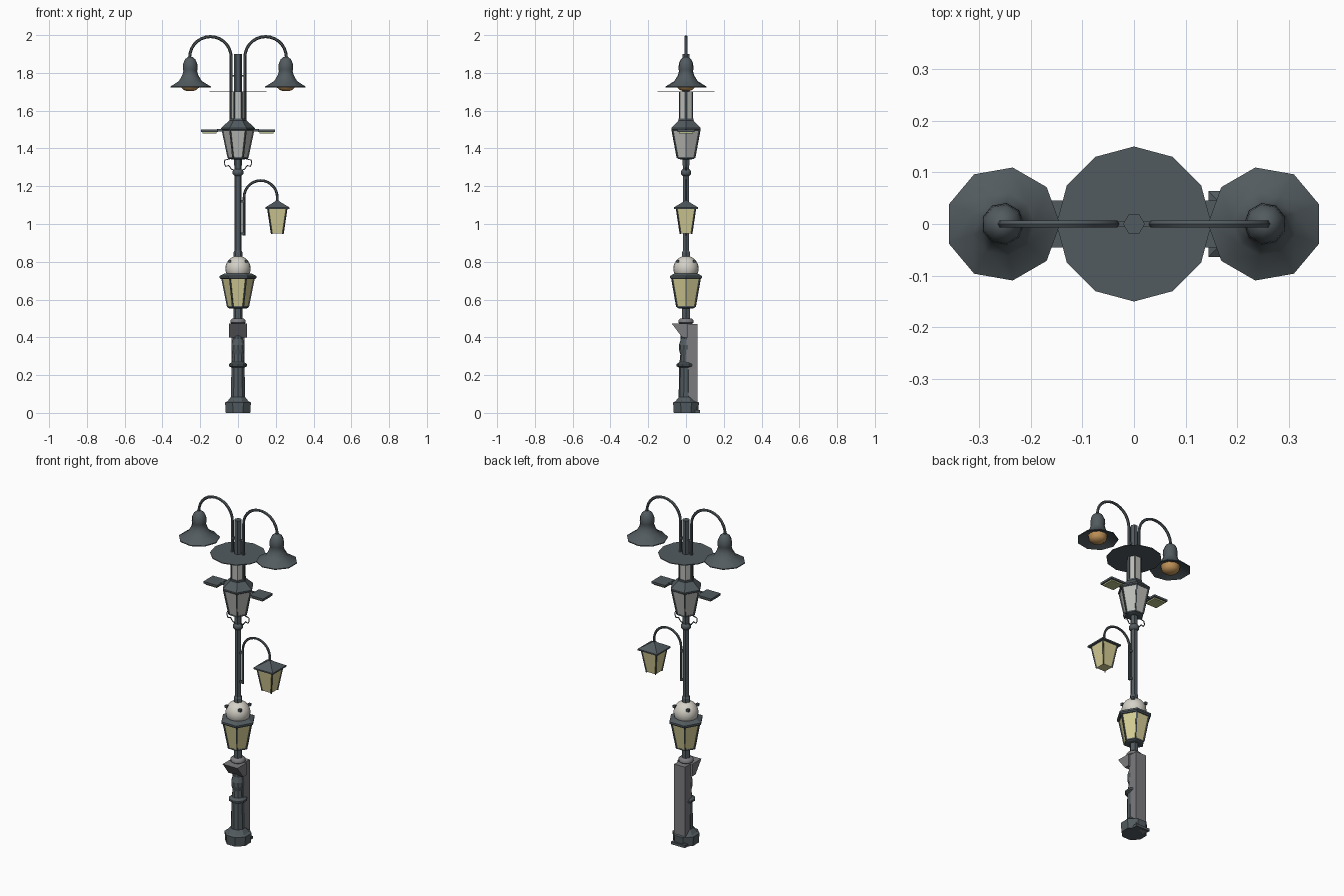
import bpy, bmesh, math
from mathutils import Vector

if "Cube" in bpy.data.objects:
    bpy.data.objects.remove(bpy.data.objects["Cube"])


def material(name, r, g, b):
    m = bpy.data.materials.new(name)
    m.diffuse_color = (r, g, b, 1)
    m.use_nodes = True
    m.node_tree.nodes["Principled BSDF"].inputs["Base Color"].default_value = m.diffuse_color
    return m


IRON = material("dark iron", 0.085, 0.105, 0.115)
YELLOW = material("yellow glass", 0.66, 0.61, 0.30)
PALE = material("pale glass", 0.50, 0.51, 0.48)
WHITE = material("globe white", 0.66, 0.64, 0.57)
GREY = material("cover grey", 0.20, 0.20, 0.215)
AMBER = material("amber bulb", 0.55, 0.30, 0.10)
GREEN = material("green diffuser", 0.48, 0.53, 0.25)


def finish(name, bm, mat, smooth=None):
    bmesh.ops.recalc_face_normals(bm, faces=bm.faces)
    me = bpy.data.meshes.new(name)
    bm.to_mesh(me)
    bm.free()
    me.materials.append(mat)
    ob = bpy.data.objects.new(name, me)
    bpy.context.collection.objects.link(ob)
    if smooth:
        bpy.ops.object.select_all(action='DESELECT')
        ob.select_set(True)
        bpy.context.view_layer.objects.active = ob
        bpy.ops.object.shade_smooth_by_angle(angle=math.radians(smooth))
    return ob


def lathe(name, prof, n, mat, x=0, phase=0, smooth=None, flip=1):
    """Turn (radius, z) points into an n-sided solid."""
    bm = bmesh.new()
    rings = []
    for r, z in prof:
        a = [math.radians(phase) + 2 * math.pi * i / n for i in range(n)]
        rings.append([bm.verts.new((x + flip * r * math.cos(t), r * math.sin(t), z)) for t in a])
    for lo, hi in zip(rings, rings[1:]):
        for i in range(n):
            j = (i + 1) % n
            bm.faces.new((lo[i], lo[j], hi[j], hi[i]))
    bm.faces.new(rings[0])
    bm.faces.new(rings[-1])
    return finish(name, bm, mat, smooth)


def box(name, x0, x1, y0, y1, z0, z1, mat):
    bm = bmesh.new()
    bmesh.ops.create_cube(bm, size=1)
    for v in bm.verts:
        v.co = ((x0 + x1) / 2 + v.co.x * (x1 - x0), (y0 + y1) / 2 + v.co.y * (y1 - y0),
                (z0 + z1) / 2 + v.co.z * (z1 - z0))
    return finish(name, bm, mat)


def tube(name, pts, r, mat):
    """Round tube along (x, z) points."""
    cu = bpy.data.curves.new(name, 'CURVE')
    cu.dimensions = '3D'
    cu.bevel_depth = r
    cu.bevel_resolution = 1
    cu.use_fill_caps = True
    sp = cu.splines.new('POLY')
    sp.points.add(len(pts) - 1)
    for p, (x, z) in zip(sp.points, pts):
        p.co = (x, 0, z, 1)
    cu.materials.append(mat)
    ob = bpy.data.objects.new(name, cu)
    bpy.context.collection.objects.link(ob)
    bpy.ops.object.select_all(action='DESELECT')
    ob.select_set(True)
    bpy.context.view_layer.objects.active = ob
    bpy.ops.object.convert(target='MESH')
    bpy.ops.object.shade_smooth_by_angle(angle=math.radians(50))


def arch(x0, x1, zlow, zc, zend, steps=14):
    c, r = (x0 + x1) / 2, (x1 - x0) / 2
    arc = [(c - r * math.cos(math.pi * i / steps), zc + abs(r) * math.sin(math.pi * i / steps))
           for i in range(steps + 1)]
    return [(x0, zlow)] + arc + [(x1, zend)]


def bars(name, n, r0, z0, r1, z1, w, x=0, phase=0):
    """Thin square glazing bars along the edges of a tapered lantern."""
    bm = bmesh.new()
    for i in range(n):
        t = math.radians(phase) + 2 * math.pi * i / n
        out = Vector((math.cos(t), math.sin(t), 0))
        side = Vector((-out.y, out.x, 0))
        ends = []
        for r, z in ((r0, z0), (r1, z1)):
            c = out * r + Vector((x, 0, z))
            ends.append([bm.verts.new(c + out * a * w + side * b * w)
                         for a, b in ((-1, -1), (1, -1), (1, 1), (-1, 1))])
        for k in range(4):
            m = (k + 1) % 4
            bm.faces.new((ends[0][k], ends[0][m], ends[1][m], ends[1][k]))
        bm.faces.new(ends[0])
        bm.faces.new(ends[1])
    finish(name, bm, IRON)


# Base and lower column
lathe("base", [(0.07, 0), (0.074, 0.055), (0.06, 0.062), (0.04, 0.085)], 8, IRON, phase=22.5)
lathe("lower_column", [(0.039, 0.07), (0.037, 0.24), (0.05, 0.247), (0.05, 0.258), (0.034, 0.27),
      (0.03, 0.31), (0.037, 0.335), (0.037, 0.36), (0.028, 0.39), (0.03, 0.47)], 10, IRON, phase=18)
lathe("main_post", [(0.024, 0.45), (0.024, 0.85), (0.019, 0.86), (0.019, 1.27), (0.021, 1.36),
      (0.021, 1.90)], 6, IRON)
lathe("collar", [(0.03, 0.47), (0.041, 0.478), (0.041, 0.49), (0.03, 0.5)], 12, GREY, smooth=50)

# Rear cover with foot, and sloping front hood
box("rear_cover", -0.035, 0.035, 0.0, 0.06, 0.0, 0.47, GREY)
box("cover_foot", -0.045, 0.045, 0.02, 0.075, 0.0, 0.015, IRON)
bm = bmesh.new()
sides = [[bm.verts.new((s, y, z)) for y, z in ((-0.075, 0.472), (0.01, 0.472), (0.01, 0.40), (-0.02, 0.40))]
         for s in (-0.048, 0.048)]
for f in sides:
    bm.faces.new(f)
for k in range(4):
    m = (k + 1) % 4
    bm.faces.new((sides[0][k], sides[0][m], sides[1][m], sides[1][k]))
finish("front_hood", bm, GREY)

# Lower six-sided lantern
lathe("lower_lantern_glass", [(0.055, 0.565), (0.085, 0.715)], 6, YELLOW)
bars("lower_lantern_bars", 6, 0.055, 0.56, 0.086, 0.715, 0.0035)
lathe("lower_lantern_foot", [(0.045, 0.553), (0.056, 0.558), (0.056, 0.566)], 6, IRON)
lathe("lower_lantern_roof", [(0.09, 0.708), (0.098, 0.715), (0.098, 0.725), (0.07, 0.738)], 6, IRON)

# Globe with four small knobs
bm = bmesh.new()
bmesh.ops.create_uvsphere(bm, u_segments=20, v_segments=12, radius=0.067)
bmesh.ops.translate(bm, verts=bm.verts, vec=(0, 0, 0.765))
finish("globe", bm, WHITE, 50)
for sx in (-1, 1):
    for sy in (-1, 1):
        x, y = sx * 0.044, sy * 0.044
        box("globe_knob", x - 0.007, x + 0.007, y - 0.007, y + 0.007, 0.795, 0.81, IRON)

# Side arm with four-sided lantern
tube("side_arm", arch(0.032, 0.208, 0.94, 1.142, 1.10), 0.007, IRON)
for z in (0.95, 1.12):
    box("arm_bracket", 0.0, 0.032, -0.006, 0.006, z - 0.006, z + 0.006, IRON)
lathe("side_lantern_glass", [(0.042, 0.95), (0.071, 1.085)], 4, YELLOW, x=0.208, phase=45)
bars("side_lantern_bars", 4, 0.042, 0.947, 0.071, 1.085, 0.003, x=0.208, phase=45)
lathe("side_lantern_roof", [(0.09, 1.08), (0.09, 1.088), (0.02, 1.118), (0.01, 1.125)], 4, IRON,
      x=0.208, phase=45)

# Ring and scrolls below the upper lantern
lathe("post_ring", [(0.019, 1.255), (0.028, 1.265), (0.028, 1.28), (0.019, 1.29)], 10, IRON, smooth=50)
for s in (-1, 1):
    tube("scroll", [(s * x, z) for x, z in ((0.018, 1.285), (0.035, 1.29), (0.045, 1.305), (0.05, 1.31),
         (0.065, 1.305), (0.073, 1.32), (0.07, 1.338), (0.045, 1.345), (0.03, 1.35))], 0.003, IRON)

# Upper six-sided lantern and chimney
lathe("upper_lantern_glass", [(0.052, 1.355), (0.083, 1.5)], 6, PALE)
bars("upper_lantern_bars", 6, 0.052, 1.35, 0.084, 1.5, 0.0035)
lathe("upper_lantern_foot", [(0.035, 1.342), (0.053, 1.347), (0.053, 1.356)], 6, IRON)
lathe("upper_lantern_roof", [(0.083, 1.495), (0.09, 1.5), (0.09, 1.508), (0.046, 1.548), (0.046, 1.558)],
      6, IRON)
lathe("chimney_glass", [(0.039, 1.555), (0.039, 1.7)], 6, PALE)
bars("chimney_bars", 6, 0.039, 1.555, 0.039, 1.7, 0.003)

# Flat side panels with green undersides
for s in (-1, 1):
    a, b = sorted((s * 0.105, s * 0.195))
    box("panel_lamp", a, b, -0.045, 0.045, 1.488, 1.50, IRON)
    box("panel_diffuser", a + 0.008, b - 0.008, -0.037, 0.037, 1.480, 1.489, GREEN)
    a, b = sorted((s * 0.07, s * 0.11))
    box("panel_arm", a, b, -0.006, 0.006, 1.49, 1.502, IRON)

# Shade disc
lathe("shade_disc", [(0.15, 1.698), (0.15, 1.702)], 12, IRON)

# Twin swan-neck arms with bell lamps
for s in (-1, 1):
    tube("swan_neck", arch(s * 0.036, s * 0.256, 1.55, 1.882, 1.87), 0.008, IRON)
    box("neck_clamp", min(0, s * 0.036), max(0, s * 0.036), -0.005, 0.005, 1.78, 1.79, IRON)
    lathe("bell_shade", [(0.045, 1.75), (0.111, 1.722), (0.111, 1.727), (0.062, 1.757), (0.045, 1.785),
          (0.037, 1.81), (0.041, 1.82), (0.038, 1.85), (0.028, 1.872), (0.012, 1.885)],
          9, IRON, x=s * 0.254, phase=20, smooth=50, flip=s)
    lathe("amber_bulb", [(0.012, 1.703), (0.032, 1.709), (0.047, 1.722), (0.053, 1.752)], 12, AMBER,
          x=s * 0.254, smooth=50)
